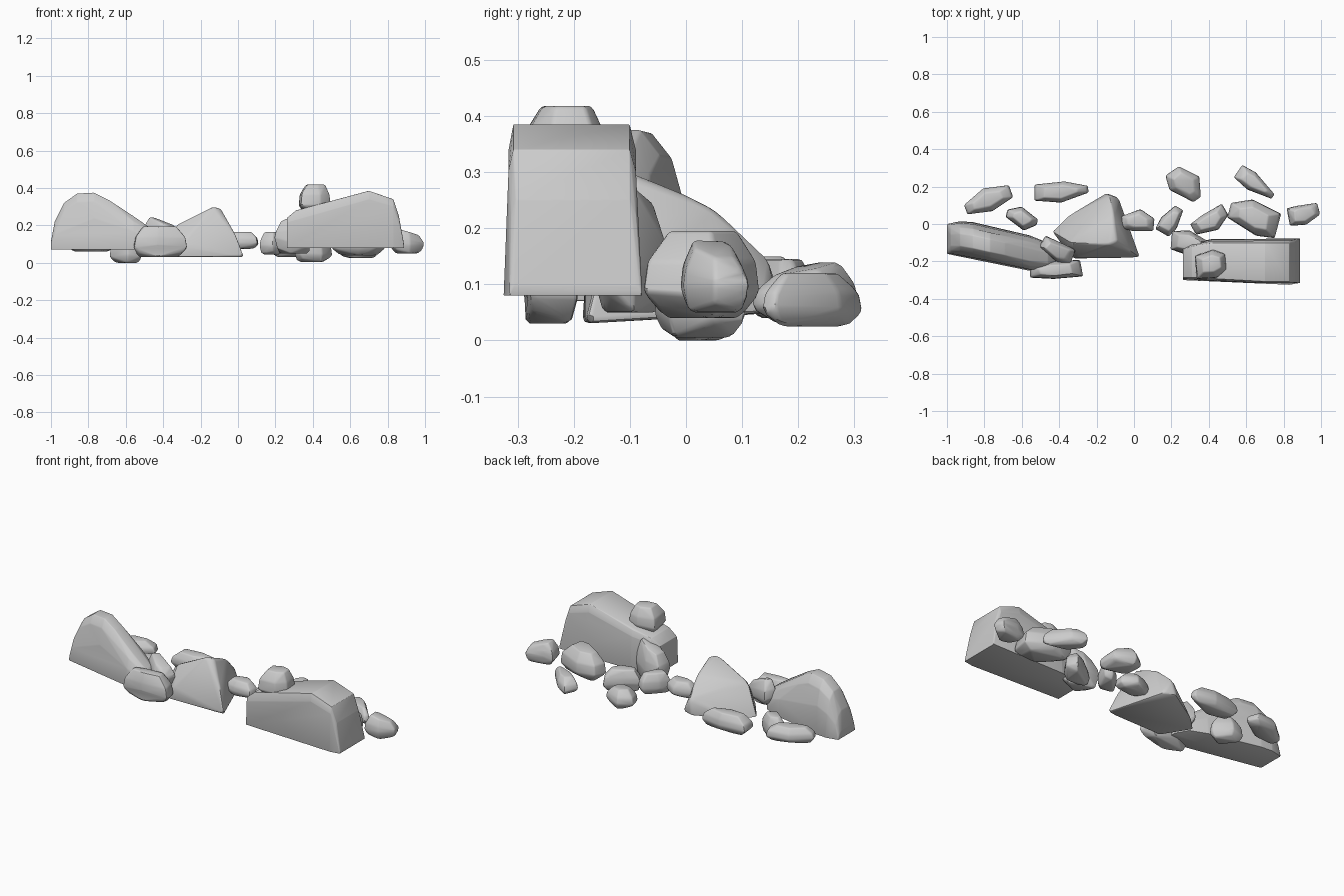
import bpy, bmesh, random
from math import cos, sin, pi, radians

if "Cube" in bpy.data.objects:
    bpy.data.objects.remove(bpy.data.objects["Cube"])

random.seed(11)


def hull_rock(name, pts, bevel):
    """Rock: convex hull of guide points with worn edges."""
    bm = bmesh.new()
    for p in pts:
        bm.verts.new(p)
    res = bmesh.ops.convex_hull(bm, input=bm.verts[:])
    junk = {g for g in res["geom_interior"] + res["geom_unused"]
            if isinstance(g, bmesh.types.BMVert)}
    bmesh.ops.delete(bm, geom=list(junk), context="VERTS")
    bmesh.ops.dissolve_limit(bm, angle_limit=0.12, verts=bm.verts[:], edges=bm.edges[:])
    bmesh.ops.bevel(bm, geom=bm.edges[:], offset=bevel, segments=2, profile=0.5,
                    affect="EDGES", clamp_overlap=True)
    bmesh.ops.recalc_face_normals(bm, faces=bm.faces[:])
    me = bpy.data.meshes.new(name)
    bm.to_mesh(me)
    bm.free()
    ob = bpy.data.objects.new(name, me)
    bpy.context.collection.objects.link(ob)
    bpy.context.view_layer.objects.active = ob
    ob.select_set(True)
    bpy.ops.object.shade_smooth_by_angle(angle=0.6)
    ob.select_set(False)


def boulder(name, base, inset, stations):
    """Long boulder: stations (x, front y, back y, top z) share one section rule."""
    pts = []
    for x, y0, y1, top in stations:
        w, h = y1 - y0, top - base
        for level, k in ((0, 0), (0.55, 0.15), (0.85, 0.5), (1, 1)):
            pts += [(x, y0 + w * inset * k, base + h * level),
                    (x, y1 - w * inset * k * 1.3, base + h * level)]
    hull_rock(name, pts, 0.012)


def stone(name, cx, cy, length, width, turn, z0, z1, tilt=0.0):
    """Small stone: irregular six-sided block; tilt raises the top toward one end."""
    ring = []
    for i in range(6):
        a = (i + random.uniform(-0.3, 0.3)) * pi / 3 + pi / 6
        r = 1 / max(abs(cos(a)), abs(sin(a)))
        ring.append((r * cos(a), r * sin(a)))
    xs, ys = zip(*ring)
    c, s = cos(radians(turn)), sin(radians(turn))
    pts = []
    for i, (x, y) in enumerate(ring):
        p = 2 * (x - min(xs)) / (max(xs) - min(xs)) - 1
        q = 2 * (y - min(ys)) / (max(ys) - min(ys)) - 1
        u, v = p * length / 2, q * width / 2
        wob = random.uniform(-0.08, 0.08)
        low = 0.12 * (i % 2)
        lift = p * tilt - abs(tilt)
        for level, k in ((low, 0.8 + wob), (0.32 + wob, 1.02), (0.65 + lift * 0.6, 0.95),
                         (1 + lift, 0.62 + wob)):
            pts.append((cx + k * (u * c - v * s), cy + k * (u * s + v * c),
                        z0 + (z1 - z0) * level))
    hull_rock(name, pts, 0.007)


# Left boulder: tall at the left, sloping down to the right
boulder("left_boulder", 0.07, 0.28, [
    (-1, -.16, 0, .12), (-.98, -.165, .005, .22), (-.93, -.17, .015, .32),
    (-.86, -.185, .01, .37), (-.77, -.205, -.01, .375), (-.69, -.22, -.03, .335),
    (-.56, -.25, -.06, .25), (-.46, -.25, -.1, .18), (-.42, -.22, -.17, .13)])

# Right boulder: long steep-sided block
boulder("right_boulder", 0.08, 0.07, [
    (.262, -.3, -.12, .24), (.31, -.3, -.1, .28), (.42, -.315, -.08, .305),
    (.7, -.325, -.078, .385), (.83, -.325, -.078, .34), (.86, -.32, -.078, .25),
    (.888, -.315, -.078, .1)])

# Middle boulder: peaked wedge with its ridge falling to the back
hull_rock("middle_boulder", [
    (-.44, -.04, .04), (-.36, .04, .035), (-.15, .165, .05), (-.08, .14, .05),
    (.035, -.18, .03), (-.33, -.185, .03), (-.13, .155, .14), (-.34, -.1, .2),
    (-.3, -.18, .1), (-.13, -.11, .305), (-.09, -.09, .29), (-.11, .05, .24),
    (-.01, -.15, .15)], 0.012)

# Small stones: centre, length, width, turn, bottom, top, tilt
stone("back_left_stone", -.78, .13, .26, .13, 20, .06, .15)
stone("low_left_stone", -.6, .03, .17, .12, -15, 0, .13)
stone("back_middle_stone", -.39, .17, .29, .11, 6, .04, .145)
stone("front_stone", -.415, -.245, .28, .095, 2, .03, .195)
stone("wedged_stone", -.415, -.145, .19, .1, -25, .1, .245, -.15)
stone("link_stone", .02, .02, .175, .12, -5, .075, .165)
stone("gap_stone", .195, .02, .16, .1, 60, .045, .165)
stone("back_centre_stone", .275, .21, .2, .17, -55, .03, .14, -.1)
stone("upright_stone", .295, -.1, .19, .13, -5, .05, .275, .12)
stone("low_right_stone", .41, .01, .2, .11, 30, .005, .13)
stone("back_right_stone", .65, .215, .23, .1, -35, .025, .12)
stone("behind_right_stone", .64, .035, .27, .18, -15, .04, .195)
stone("cap_stone", .41, -.215, .16, .15, 5, .27, .418)
stone("end_stone", .907, .05, .17, .11, 15, .05, .18, -.12)
